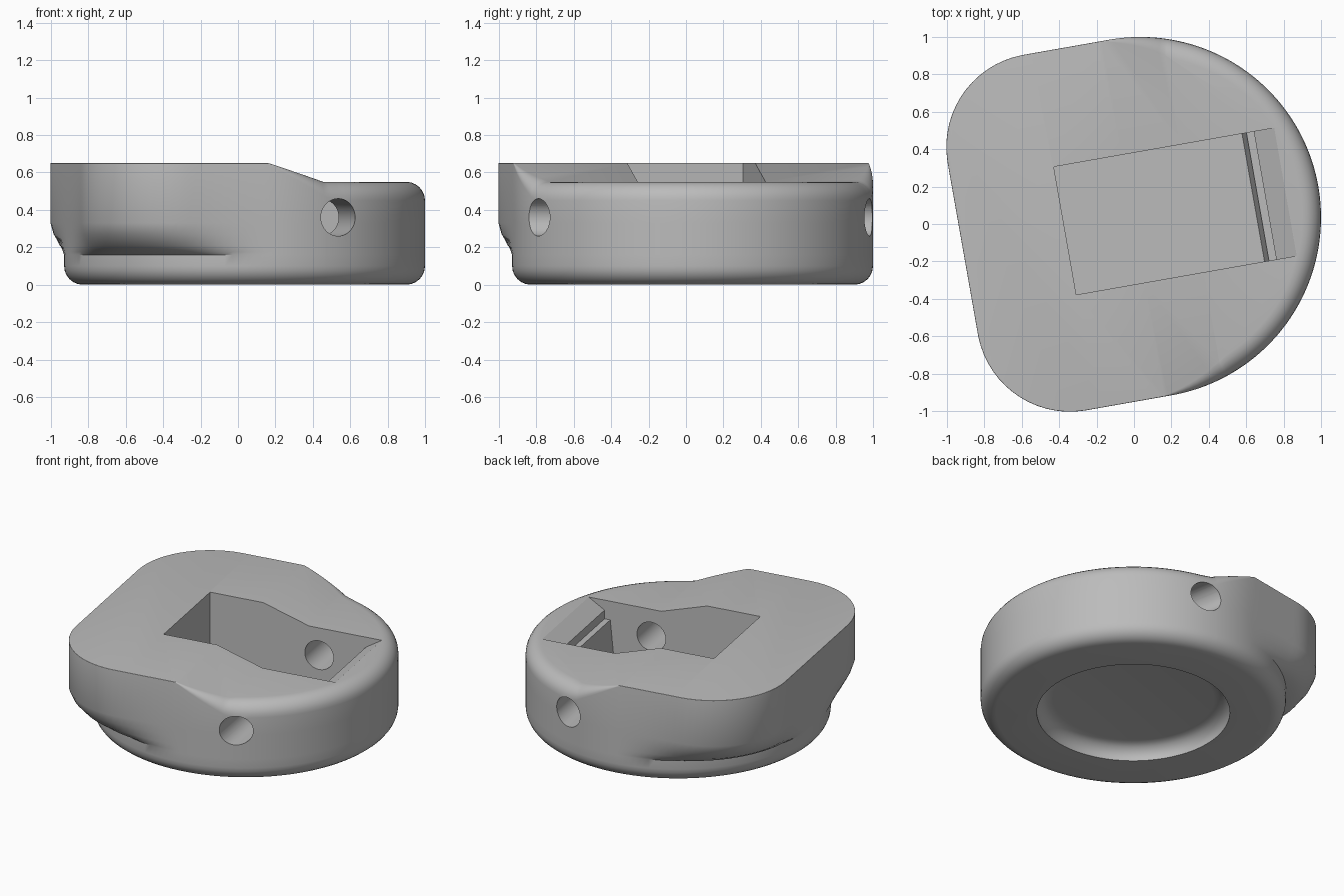
import bpy, bmesh
from math import sin, cos, pi, radians, sqrt
from mathutils import Matrix

cube = bpy.data.objects.get("Cube")
if cube:
    bpy.data.objects.remove(cube)

R, CORNER, TOP, LOW = 0.965, 0.5, 0.65, 0.55   # disc radius, pad corner radius, pad and disc heights
SLOPE = (-0.04, 0.28)                          # start and end of the step between heights
PLACE = Matrix.Translation((0.035, 0.035, 0)) @ Matrix.Rotation(radians(10), 4, 'Z')

grey = bpy.data.materials.new("plain_grey")
grey.use_nodes = True
grey.diffuse_color = (0.5, 0.5, 0.5, 1)
grey.node_tree.nodes["Principled BSDF"].inputs["Base Color"].default_value = grey.diffuse_color


def make(name, bm):
    bmesh.ops.recalc_face_normals(bm, faces=bm.faces)
    me = bpy.data.meshes.new(name)
    bm.to_mesh(me)
    bm.free()
    me.materials.append(grey)
    ob = bpy.data.objects.new(name, me)
    ob.matrix_world = PLACE
    bpy.context.collection.objects.link(ob)
    return ob


def loft(bm, loops):
    rings = [[bm.verts.new(p) for p in loop] for loop in loops]
    for a, b in zip(rings, rings[1:]):
        for i in range(len(a)):
            j = (i + 1) % len(a)
            bm.faces.new((a[i], a[j], b[j], b[i]))
    bm.faces.new(rings[0])
    bm.faces.new(rings[-1])


def ramp(u, a, b):
    return min(1, max(0, (u - a) / (b - a)))


def pad_radius(a):
    # Distance to the outline: half disc joined to a rounded square
    c, s = abs(cos(a)), abs(sin(a))
    if cos(a) >= 0:
        return R
    k = R - CORNER
    if c * R <= s * k:
        return R / s
    if s * R <= c * k:
        return R / c
    d = k * (c + s)
    return d + sqrt(d * d - 2 * k * k + CORNER ** 2)


# Body: round base that swells into a rounded square pad
STEPS = 144
angles = [2 * pi * (i + 0.5) / STEPS for i in range(STEPS)]


def ring(z, t, inset=0):
    loop = []
    for a in angles:
        r = R + t * (pad_radius(a) - R) - inset
        loop.append((r * cos(a), r * sin(a), z))
    return loop


def top_ring(q):
    # Top edge rounding fades out towards the raised pad
    loop = []
    for a in angles:
        s = pad_radius(a)
        f = 0.003 + 0.097 * ramp(s * cos(a), SLOPE[0], 0.36)
        r = s - f * (1 - cos(q))
        loop.append((r * cos(a), r * sin(a), TOP - f * (1 - sin(q))))
    return loop


quarter = [pi / 2 * i / 6 for i in range(7)]
loops = [ring(0.1 * (1 - cos(q)), 0, 0.1 * (1 - sin(q))) for q in quarter]
loops += [ring(z, t) for z, t in ((0.16, 0), (0.175, 0.28), (0.21, 0.58), (0.27, 0.86), (0.33, 1))]
loops += [top_ring(q) for q in quarter]
bm = bmesh.new()
loft(bm, loops)
for u in SLOPE:
    bmesh.ops.bisect_plane(bm, geom=bm.verts[:] + bm.edges[:] + bm.faces[:],
                           plane_co=(u, 0, 0), plane_no=(1, 0, 0))
for v in bm.verts:
    if v.co.z > 0.4:
        v.co.z -= (TOP - LOW) * ramp(v.co.x, *SLOPE)
body = make("body", bm)

# Pocket with a stepped ledge and ramp at its far end
profile = [(-0.41, 0.17), (0.612, 0.17), (0.636, 0.42), (0.676, 0.42), (0.676, 0.48),
           (0.79, 0.552), (0.79, 0.8), (-0.41, 0.8)]
bm = bmesh.new()
loft(bm, [[(u, v, z) for u, z in profile] for v in (-0.347, 0.347)])
cutters = [make("pocket_cutter", bm)]

# Cross hole through both sides
bm = bmesh.new()
loft(bm, [[(0.35 + 0.1 * cos(q), v, 0.36 + 0.1 * sin(q)) for q in angles[::3]] for v in (-1.2, 1.2)])
cutters.append(make("cross_hole_cutter", bm))

# Shallow round recess underneath
bm = bmesh.new()
dish = [(0.61, -0.05), (0.61, 0.02), (0.6, 0.05), (0.575, 0.08), (0.545, 0.095), (0.51, 0.1)]
loft(bm, [[(r * cos(a), r * sin(a), z) for a in angles[::2]] for r, z in dish])
cutters.append(make("recess_cutter", bm))

bpy.ops.object.select_all(action='DESELECT')
body.select_set(True)
bpy.context.view_layer.objects.active = body
for c in cutters:
    c.hide_render = True
    mod = body.modifiers.new(c.name, 'BOOLEAN')
    mod.operation, mod.solver, mod.object = 'DIFFERENCE', 'EXACT', c
    bpy.ops.object.modifier_apply(modifier=mod.name)
    bpy.data.objects.remove(c)
bpy.ops.object.shade_smooth_by_angle(angle=radians(28))
